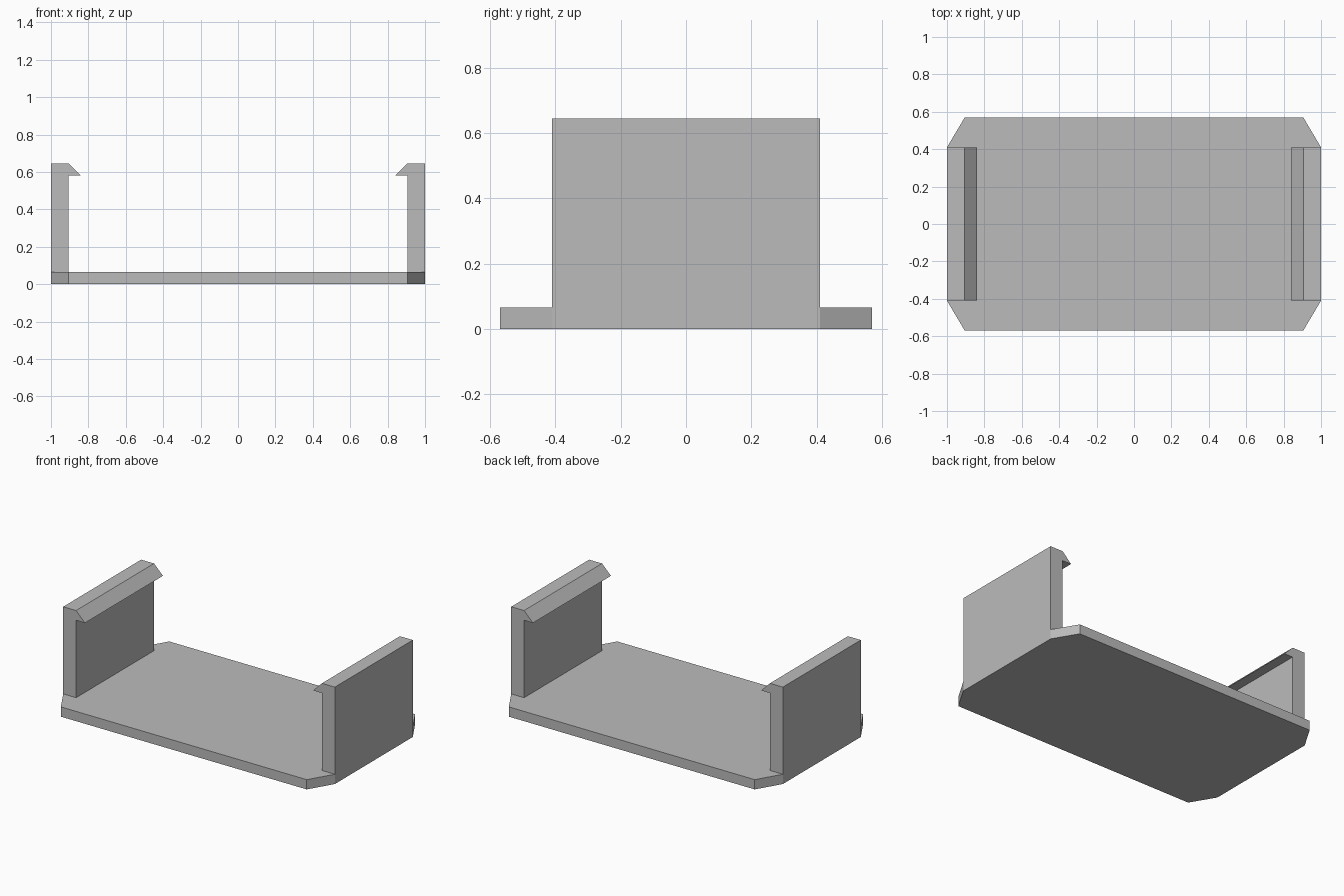
import bpy
import bmesh
from mathutils import Vector

cube = bpy.data.objects.get("Cube")
if cube:
    bpy.data.objects.remove(cube, do_unlink=True)

# Main dimensions
HALF_X, HALF_Y = 1.0, 0.57
INNER_X, WALL_Y = 0.905, 0.41
BASE_H, WALL_H = 0.065, 0.645
LIP_X, LIP_Z = 0.84, 0.58

grey = bpy.data.materials.new("plain_grey")
grey.use_nodes = True
colour = (0.5, 0.5, 0.5, 1)
grey.diffuse_color = colour
grey.node_tree.nodes["Principled BSDF"].inputs["Base Color"].default_value = colour


def extrude_profile(name, points, direction):
    """Flat-shaded solid swept from a closed profile."""
    bm = bmesh.new()
    face = bm.faces.new([bm.verts.new(p) for p in points])
    swept = bmesh.ops.extrude_face_region(bm, geom=[face], use_keep_orig=True)
    verts = [v for v in swept["geom"] if isinstance(v, bmesh.types.BMVert)]
    bmesh.ops.translate(bm, verts=verts, vec=Vector(direction))
    bmesh.ops.recalc_face_normals(bm, faces=bm.faces)
    mesh = bpy.data.meshes.new(name)
    bm.to_mesh(mesh)
    bm.free()
    mesh.materials.append(grey)
    obj = bpy.data.objects.new(name, mesh)
    bpy.context.collection.objects.link(obj)
    return obj


# Base plate with cut corners
corner = [(INNER_X, HALF_Y), (HALF_X, WALL_Y)]
right_half = corner + [(x, -y) for x, y in reversed(corner)]
outline = right_half + [(-x, -y) for x, y in right_half]
extrude_profile("base_plate", [(x, y, 0) for x, y in outline], (0, 0, BASE_H))

# Side walls, each with a hooked lip along its inner top edge
hook = [(HALF_X, BASE_H), (HALF_X, WALL_H), (INNER_X, WALL_H),
        (LIP_X, LIP_Z), (INNER_X, LIP_Z), (INNER_X, BASE_H)]
for name, side in (("left_clip_wall", 1), ("right_clip_wall", -1)):
    extrude_profile(name, [(side * x, -WALL_Y, z) for x, z in hook],
                    (0, 2 * WALL_Y, 0))
